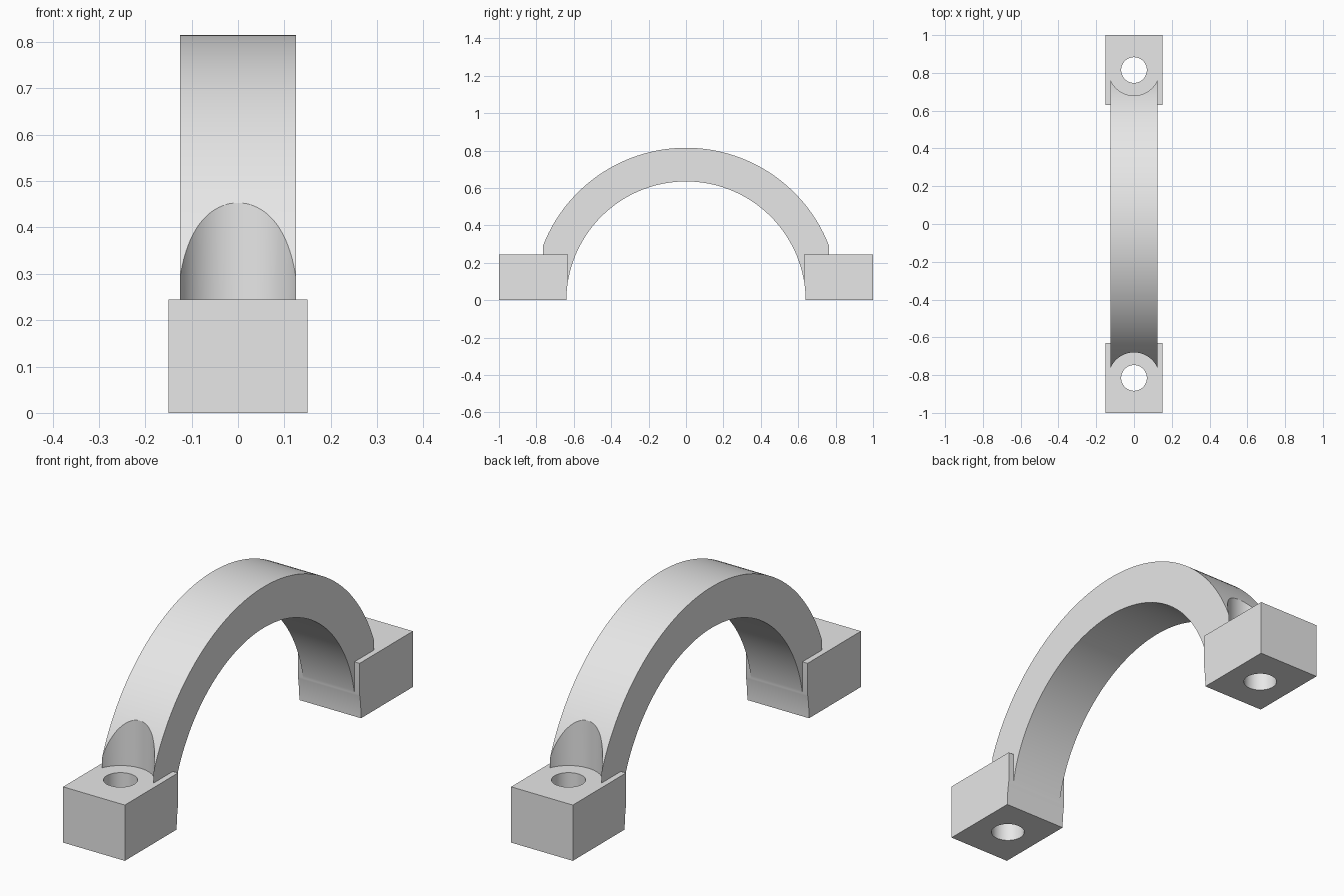
import bpy, bmesh, math
from mathutils import Matrix

if "Cube" in bpy.data.objects:
    bpy.data.objects.remove(bpy.data.objects["Cube"], do_unlink=True)

# Main sizes
CENTRE_Z = -0.005
OUTER_R, INNER_R = 0.82, 0.64
ARCH_W, FOOT_W = 0.25, 0.30
FOOT_IN, FOOT_OUT, FOOT_H = 0.63, 1.0, 0.245
HOLE_Y, HOLE_R, CLEARANCE_R = 0.815, 0.068, 0.135

grey = bpy.data.materials.new("plain_grey")
grey.use_nodes = True
grey.diffuse_color = (0.8, 0.8, 0.8, 1)
grey.node_tree.nodes["Principled BSDF"].inputs["Base Color"].default_value = (0.8, 0.8, 0.8, 1)


def finish(name, bm):
    bmesh.ops.recalc_face_normals(bm, faces=bm.faces)
    mesh = bpy.data.meshes.new(name)
    bm.to_mesh(mesh)
    bm.free()
    mesh.materials.append(grey)
    obj = bpy.data.objects.new(name, mesh)
    bpy.context.collection.objects.link(obj)
    return obj


def box(name, width, y0, y1, z0, z1):
    bm = bmesh.new()
    place = Matrix.Translation((0, (y0 + y1) / 2, (z0 + z1) / 2))
    bmesh.ops.create_cube(bm, size=1, matrix=place @ Matrix.Diagonal((width, y1 - y0, z1 - z0, 1)))
    return finish(name, bm)


def cylinder(name, radius, depth, y, z, segments, along_x=False):
    bm = bmesh.new()
    turn = Matrix.Rotation(math.pi / 2, 4, "Y") if along_x else Matrix()
    bmesh.ops.create_cone(bm, cap_ends=True, segments=segments, radius1=radius, radius2=radius,
                          depth=depth, matrix=Matrix.Translation((0, y, z)) @ turn)
    return finish(name, bm)


def combine(target, tool, operation):
    mod = target.modifiers.new("combine", "BOOLEAN")
    mod.operation = operation
    mod.solver = "EXACT"
    mod.object = tool
    bpy.context.view_layer.objects.active = target
    bpy.ops.object.modifier_apply(modifier=mod.name)
    bpy.data.objects.remove(tool, do_unlink=True)


# Arch: upper part of a wide disc
handle = cylinder("arched_handle", OUTER_R, ARCH_W, 0, CENTRE_Z, 192, True)
combine(handle, box("lower_cutter", 1, -1, 1, -1, 0.05), "DIFFERENCE")

# Screw head clearance in the arch ends, then the feet
for side in (-1, 1):
    combine(handle, cylinder("clearance_cutter", CLEARANCE_R, 1, side * HOLE_Y, 0.7, 96), "DIFFERENCE")
for side in (-1, 1):
    y0, y1 = sorted((side * FOOT_IN, side * FOOT_OUT))
    combine(handle, box("foot", FOOT_W, y0, y1, 0, FOOT_H), "UNION")

# Round opening under the arch, and a screw hole through each foot
combine(handle, cylinder("opening_cutter", INNER_R, 1, 0, CENTRE_Z, 192, True), "DIFFERENCE")
for side in (-1, 1):
    combine(handle, cylinder("screw_hole_cutter", HOLE_R, 1, side * HOLE_Y, 0.1, 64), "DIFFERENCE")

# Smooth curves with sharp edges
bpy.ops.object.select_all(action="DESELECT")
handle.select_set(True)
bpy.context.view_layer.objects.active = handle
bpy.ops.object.shade_smooth_by_angle(angle=math.radians(30))
